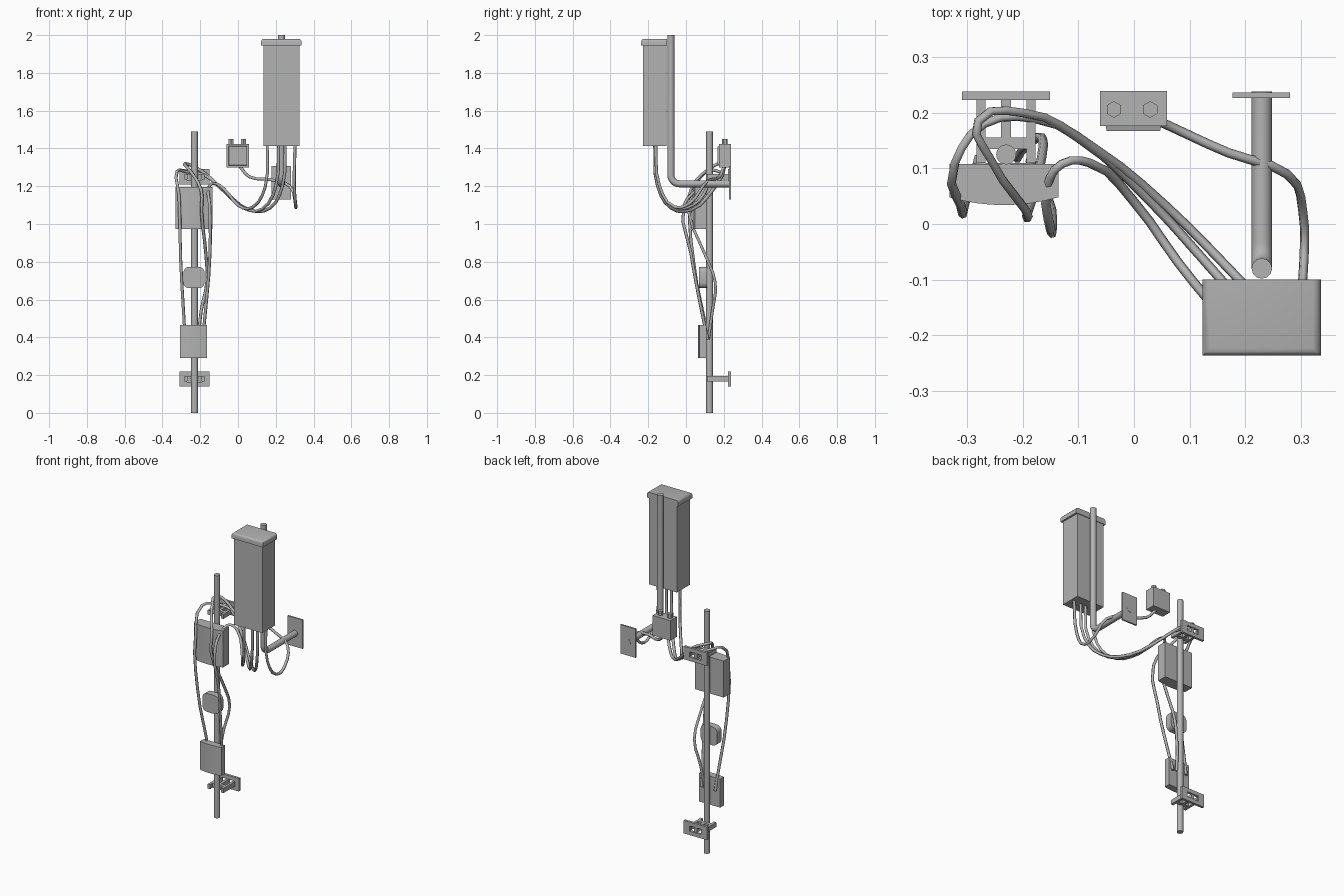
import bpy, bmesh, math
from mathutils import Vector, Matrix

if "Cube" in bpy.data.objects:
    bpy.data.objects.remove(bpy.data.objects["Cube"])

mat = bpy.data.materials.new("plain_grey")
mat.use_nodes = True
GREY = (0.45, 0.45, 0.45, 1)
mat.diffuse_color = GREY
mat.node_tree.nodes["Principled BSDF"].inputs["Base Color"].default_value = GREY


def finish(name, bm, smooth=False):
    mesh = bpy.data.meshes.new(name)
    bmesh.ops.recalc_face_normals(bm, faces=bm.faces)
    bm.to_mesh(mesh)
    bm.free()
    ob = bpy.data.objects.new(name, mesh)
    bpy.context.collection.objects.link(ob)
    mesh.materials.append(mat)
    if smooth:
        bpy.ops.object.select_all(action='DESELECT')
        ob.select_set(True)
        bpy.context.view_layer.objects.active = ob
        bpy.ops.object.shade_smooth_by_angle(angle=math.radians(40))
    return ob


def add_box(bm, x, y, z):
    """Add a box from (min, max) pairs and return its vertices."""
    lo, hi = Vector((x[0], y[0], z[0])), Vector((x[1], y[1], z[1]))
    size = hi - lo
    m = Matrix.Translation((lo + hi) / 2) @ Matrix.Diagonal((*size, 1))
    return bmesh.ops.create_cube(bm, size=1, matrix=m)["verts"]


def box(name, x, y, z):
    bm = bmesh.new()
    add_box(bm, x, y, z)
    return finish(name, bm)


def rod(name, x, y, z0, z1, r, sides):
    bm = bmesh.new()
    bmesh.ops.create_cone(bm, cap_ends=True, segments=sides, radius1=r, radius2=r,
                          depth=z1 - z0, matrix=Matrix.Translation((x, y, (z0 + z1) / 2)))
    return finish(name, bm, sides > 8)


def curved_case(name, cx, half, y_back, y_edge, y_front, z):
    """Case with a gently bowed front."""
    bm = bmesh.new()
    pts = [(cx + half, y_back), (cx - half, y_back)]
    for i in range(9):
        t = i / 4 - 1
        pts.append((cx + half * t, y_front + (y_edge - y_front) * t * t))
    face = bm.faces.new([bm.verts.new((px, py, z[0])) for px, py in pts])
    ext = bmesh.ops.extrude_face_region(bm, geom=[face])["geom"]
    bmesh.ops.translate(bm, vec=(0, 0, z[1] - z[0]),
                        verts=[v for v in ext if isinstance(v, bmesh.types.BMVert)])
    return finish(name, bm, True)


def tube(name, pts, r, ring, kind):
    cu = bpy.data.curves.new(name, 'CURVE')
    cu.dimensions = '3D'
    cu.bevel_depth, cu.bevel_resolution = r, ring
    cu.use_fill_caps = True
    cu.resolution_u = 3
    sp = cu.splines.new(kind)
    if kind == 'BEZIER':
        sp.bezier_points.add(len(pts) - 1)
        for bp, p in zip(sp.bezier_points, pts):
            bp.co = p
            bp.handle_left_type = bp.handle_right_type = 'AUTO'
    else:
        sp.points.add(len(pts) - 1)
        for sp_pt, p in zip(sp.points, pts):
            sp_pt.co = (*p, 1)
    ob = bpy.data.objects.new(name, cu)
    bpy.context.collection.objects.link(ob)
    cu.materials.append(mat)
    return ob


# Main mast and the equipment cases fixed to it
MX, MY = -0.23, 0.125
rod("mast", MX, MY, 0, 1.49, 0.018, 16)
curved_case("upper_radio_case", -0.234, 0.098, 0.108, 0.048, 0.034, (0.973, 1.197))
curved_case("lower_radio_case", -0.236, 0.072, 0.108, 0.072, 0.064, (0.29, 0.465))

bm = bmesh.new()
add_box(bm, (-0.289, -0.177), (0.068, 0.11), (0.66, 0.773))
edges = [e for e in bm.edges if abs(e.verts[0].co.y - e.verts[1].co.y) > 0.01]
bmesh.ops.bevel(bm, geom=edges, offset=0.03, segments=4, profile=0.5, affect='EDGES')
finish("rounded_junction_box", bm, True)

# Wall brackets: open plate, three arms and clamp bars
for label, zc in (("lower", 0.18), ("upper", 1.25)):
    bm = bmesh.new()
    py = (0.223, 0.238)
    for s in (-1, 1):
        add_box(bm, sorted((MX + s * 0.04, MX + s * 0.079)), py, (zc - 0.04, zc + 0.04))
        add_box(bm, (MX - 0.04, MX + 0.04), py, sorted((zc + s * 0.016, zc + s * 0.04)))
        arm = MX + s * 0.045
        add_box(bm, (arm - 0.008, arm + 0.008), (0.11, 0.228), (zc - 0.014, zc + 0.014))
    add_box(bm, (MX - 0.009, MX + 0.009), (0.15, 0.236), (zc - 0.014, zc + 0.014))
    add_box(bm, (MX - 0.052, MX + 0.052), (0.135, 0.156), (zc - 0.014, zc + 0.014))
    finish(label + "_wall_bracket", bm)

# Panel antenna with bevelled lid
box("antenna_panel", (0.134, 0.325), (-0.228, -0.104), (1.413, 1.955))
bm = bmesh.new()
add_box(bm, (0.123, 0.336), (-0.237, -0.1), (1.945, 1.98))
edges = [e for e in bm.edges
         if min(v.co.z for v in e.verts) > 1.97 and min(v.co.y for v in e.verts) < -0.2]
bmesh.ops.bevel(bm, geom=edges, offset=0.014, segments=3, profile=0.5, affect='EDGES')
finish("antenna_lid", bm, True)

# Bent antenna pole on its wall plate
AX, AY, AZ, BEND = 0.23, -0.08, 1.213, 0.045
path = [(AX, AY, 2.0)]
for i in range(7):
    a = math.pi / 2 * i / 6
    path.append((AX, AY + BEND * (1 - math.cos(a)), AZ + BEND * (1 - math.sin(a))))
path.append((AX, 0.238, AZ))
tube("antenna_pole", path, 0.0185, 4, 'POLY')
box("antenna_wall_plate", (0.177, 0.281), (0.227, 0.237), (1.13, 1.307))

# Small splitter box with tapered cover and hexagonal connectors
box("splitter_box", (-0.061, 0.059), (0.176, 0.239), (1.3, 1.423))
bm = bmesh.new()
for v in add_box(bm, (-0.051, 0.049), (0.167, 0.178), (1.31, 1.413)):
    if v.co.y < 0.17:
        v.co.x *= 0.96
        v.co.z += 0.003 if v.co.z < 1.35 else -0.003
finish("splitter_cover", bm)
for side, x in (("right", -0.036), ("left", 0.029)):
    rod(side + "_connector", x, 0.206, 1.42, 1.45, 0.015, 6)

# Cables from the antenna to the lower case, and to the splitter
cables = {
    "outer_cable": [
        (0.25, -0.165, 1.42), (0.235, -0.15, 1.2), (0.17, -0.08, 1.085), (0.06, 0.03, 1.075),
        (-0.07, 0.135, 1.17), (-0.18, 0.19, 1.26), (-0.27, 0.18, 1.275), (-0.322, 0.11, 1.28),
        (-0.312, 0.035, 1.15), (-0.303, 0.04, 0.8), (-0.285, 0.1, 0.48), (-0.28, 0.118, 0.39)],
    "middle_cable": [
        (0.215, -0.165, 1.42), (0.2, -0.15, 1.2), (0.13, -0.07, 1.08), (0.03, 0.04, 1.085),
        (-0.1, 0.155, 1.2), (-0.2, 0.2, 1.285), (-0.28, 0.185, 1.32), (-0.26, 0.12, 1.29),
        (-0.195, 0.025, 1.18), (-0.193, 0.015, 1.06), (-0.17, 0.1, 0.84), (-0.165, 0.155, 0.69),
        (-0.195, 0.14, 0.54), (-0.21, 0.118, 0.39)],
    "inner_cable": [
        (0.155, -0.165, 1.42), (0.145, -0.15, 1.2), (0.08, -0.07, 1.09), (0, 0.04, 1.1),
        (-0.08, 0.11, 1.19), (-0.13, 0.108, 1.215), (-0.155, 0.07, 1.19), (-0.15, -0.01, 1.1),
        (-0.148, 0.025, 0.85), (-0.178, 0.095, 0.48), (-0.187, 0.115, 0.39)],
    "splitter_cable": [
        (0.302, -0.16, 1.42), (0.298, -0.14, 1.2), (0.306, -0.06, 1.09), (0.304, 0.02, 1.11),
        (0.275, 0.09, 1.2), (0.17, 0.128, 1.235), (0.06, 0.178, 1.25), (0.01, 0.2, 1.305)],
}
for name, pts in cables.items():
    tube(name, pts, 0.0085, 1, 'BEZIER')
